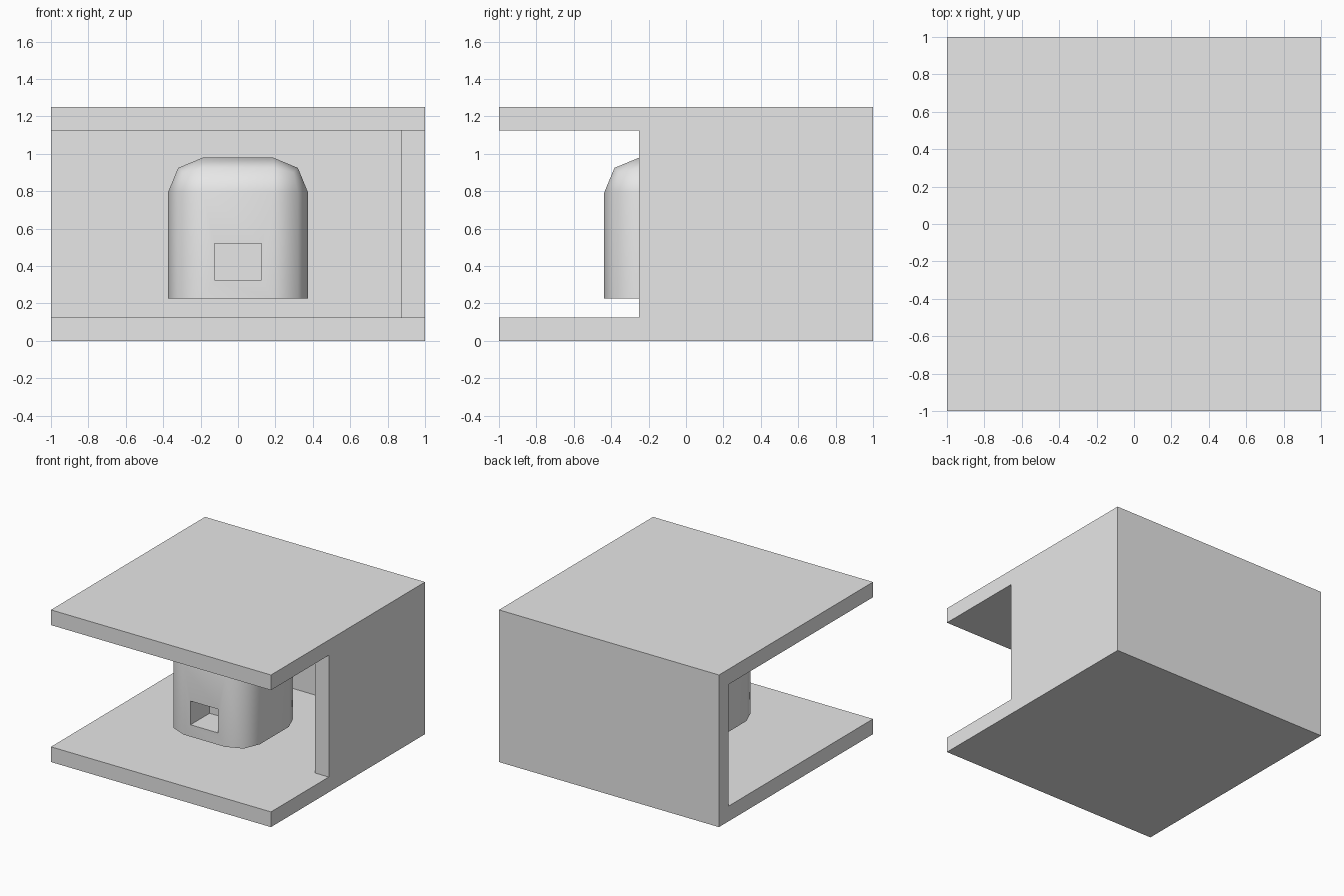
import bpy
import bmesh
import math
from mathutils import Vector

if "Cube" in bpy.data.objects:
    bpy.data.objects.remove(bpy.data.objects["Cube"], do_unlink=True)

GREY = (0.8, 0.8, 0.8, 1.0)
WALL = 0.125       # shell thickness
HEIGHT = 1.25

grey = bpy.data.materials.new("light_grey")
grey.use_nodes = True
grey.diffuse_color = GREY
grey.node_tree.nodes["Principled BSDF"].inputs["Base Color"].default_value = GREY


def box(name, low, high, round_radius=0):
    """Box between two corners; rounding leaves the bottom rim square."""
    low, high = Vector(low), Vector(high)
    bm = bmesh.new()
    bmesh.ops.create_cube(bm, size=1)
    for v in bm.verts:
        v.co = (low + high) / 2 + v.co * (high - low)
    if round_radius:
        edges = [e for e in bm.edges
                 if max(v.co.z for v in e.verts) > high.z - 0.01]
        bmesh.ops.bevel(bm, geom=edges, offset=round_radius, segments=2,
                        profile=0.5, affect='EDGES', clamp_overlap=True)
    mesh = bpy.data.meshes.new(name)
    bm.to_mesh(mesh)
    bm.free()
    mesh.materials.append(grey)
    obj = bpy.data.objects.new(name, mesh)
    bpy.context.collection.objects.link(obj)
    return obj


def activate(obj):
    bpy.ops.object.select_all(action='DESELECT')
    obj.select_set(True)
    bpy.context.view_layer.objects.active = obj


def cut(obj, low, high):
    """Subtract a box from an object."""
    cutter = box("cutter", low, high)
    cutter.hide_render = True
    mod = obj.modifiers.new("cut", 'BOOLEAN')
    mod.operation = 'DIFFERENCE'
    mod.solver = 'EXACT'
    mod.object = cutter
    activate(obj)
    bpy.ops.object.modifier_apply(modifier=mod.name)
    bpy.data.objects.remove(cutter, do_unlink=True)


# Shell: floor, roof, back wall and a partial wall on one side
shell = box("shell", (-1, -1, 0), (1, 1, HEIGHT))
cut(shell, (-1.2, -1.2, WALL), (1 - WALL, 1 - WALL, HEIGHT - WALL))
cut(shell, (0.5, -1.2, WALL), (1.2, -0.25, HEIGHT - WALL))

# Rounded pod hovering over the floor, with a pocket in its front
pod = box("pod", (-0.375, -0.4375, 0.2275), (0.375, 0.3125, 0.98), 0.1875)

# Rounded corners go all the way down, so bevelled uprights need no extra work
cut(pod, (-0.125, -0.6, 0.325), (0.125, -0.19, 0.52))
activate(pod)
bpy.ops.object.shade_smooth_by_angle(angle=math.radians(60))
weighted = pod.modifiers.new("weighted_normals", 'WEIGHTED_NORMAL')
weighted.keep_sharp = True
